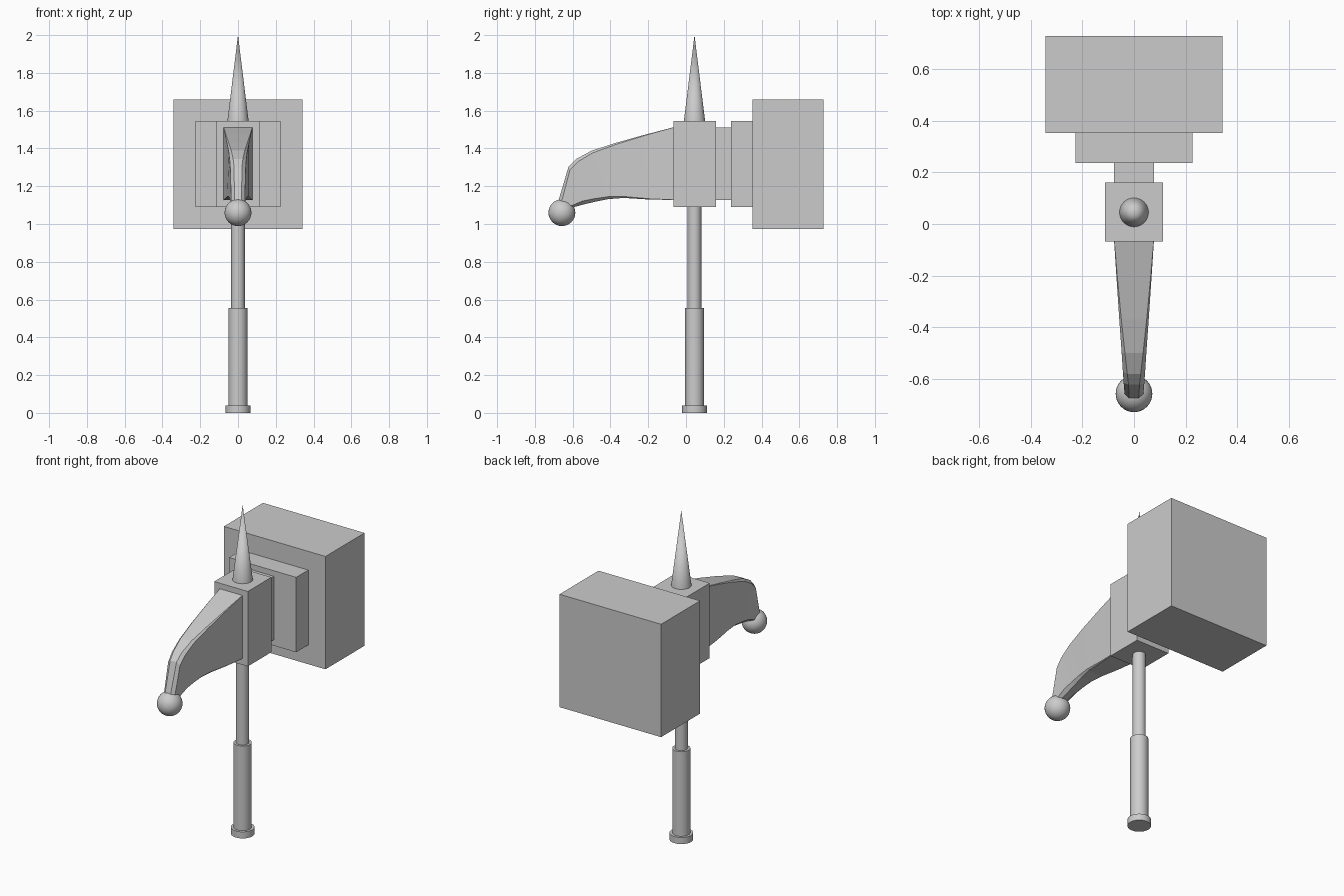
import bpy, bmesh, math
from mathutils import Vector

if "Cube" in bpy.data.objects:
    bpy.data.objects.remove(bpy.data.objects["Cube"])

CY = 0.045  # y of the handle axis


def smooth(obj):
    bpy.ops.object.select_all(action='DESELECT')
    obj.select_set(True)
    bpy.context.view_layer.objects.active = obj
    bpy.ops.object.shade_smooth_by_angle(angle=math.radians(30))


def box(name, half_x, y0, y1, z0, z1):
    bpy.ops.mesh.primitive_cube_add(size=1, location=(0, (y0 + y1) / 2, (z0 + z1) / 2))
    obj = bpy.context.object
    obj.name = name
    obj.scale = (2 * half_x, y1 - y0, z1 - z0)
    bpy.ops.object.transform_apply(location=False, rotation=False, scale=True)


def rod(name, r0, r1, z0, z1):
    bpy.ops.mesh.primitive_cone_add(vertices=32, radius1=r0, radius2=r1, depth=z1 - z0,
                                    location=(0, CY, (z0 + z1) / 2))
    bpy.context.object.name = name
    smooth(bpy.context.object)


# handle and top spike
rod("pommel", 0.065, 0.065, 0, 0.04)
rod("grip", 0.05, 0.05, 0.04, 0.555)
rod("shaft", 0.036, 0.036, 0.555, 1.09)
rod("top_spike", 0.056, 0, 1.546, 2.0)

# hammer head blocks
box("centre_block", 0.113, -0.067, 0.16, 1.09, 1.546)
box("neck", 0.077, 0.16, 0.237, 1.127, 1.512)
box("collar_plate", 0.226, 0.237, 0.353, 1.09, 1.546)
box("striking_head", 0.342, 0.353, 0.728, 0.973, 1.66)

# curved claw: loft of chamfered sections (top y, top z, bottom y, bottom z, half width, chamfer)
sections = [
    (-0.067, 1.512, -0.067, 1.127, 0.077, 0.001),
    (-0.22, 1.472, -0.20, 1.130, 0.067, 0.004),
    (-0.37, 1.430, -0.33, 1.138, 0.057, 0.008),
    (-0.50, 1.388, -0.41, 1.132, 0.048, 0.013),
    (-0.58, 1.345, -0.48, 1.118, 0.043, 0.017),
    (-0.622, 1.303, -0.54, 1.104, 0.040, 0.019),
    (-0.682, 1.100, -0.61, 1.085, 0.036, 0.018),
]
bm = bmesh.new()
rings = []
for ty, tz, by, bz, w, c in sections:
    top, bot = Vector((0, ty, tz)), Vector((0, by, bz))
    length = (bot - top).length
    step = (bot - top).normalized() * min(c, length * 0.35)
    right = [(w - c, top), (w, top + step), (w, bot - step), (w - c, bot)]
    pts = right + [(-x, p) for x, p in reversed(right)]
    rings.append([bm.verts.new((x, p.y, p.z)) for x, p in pts])
for a, b in zip(rings, rings[1:]):
    for i in range(8):
        j = (i + 1) % 8
        bm.faces.new((a[i], a[j], b[j], b[i]))
bm.faces.new(rings[0])
bm.faces.new(rings[-1])
bmesh.ops.recalc_face_normals(bm, faces=bm.faces)
mesh = bpy.data.meshes.new("claw")
bm.to_mesh(mesh)
bm.free()
claw = bpy.data.objects.new("claw", mesh)
bpy.context.collection.objects.link(claw)

# ball on the claw tip
bpy.ops.mesh.primitive_uv_sphere_add(segments=32, ring_count=16, radius=0.071,
                                     location=(0, -0.657, 1.06))
bpy.context.object.name = "claw_ball"
smooth(bpy.context.object)
